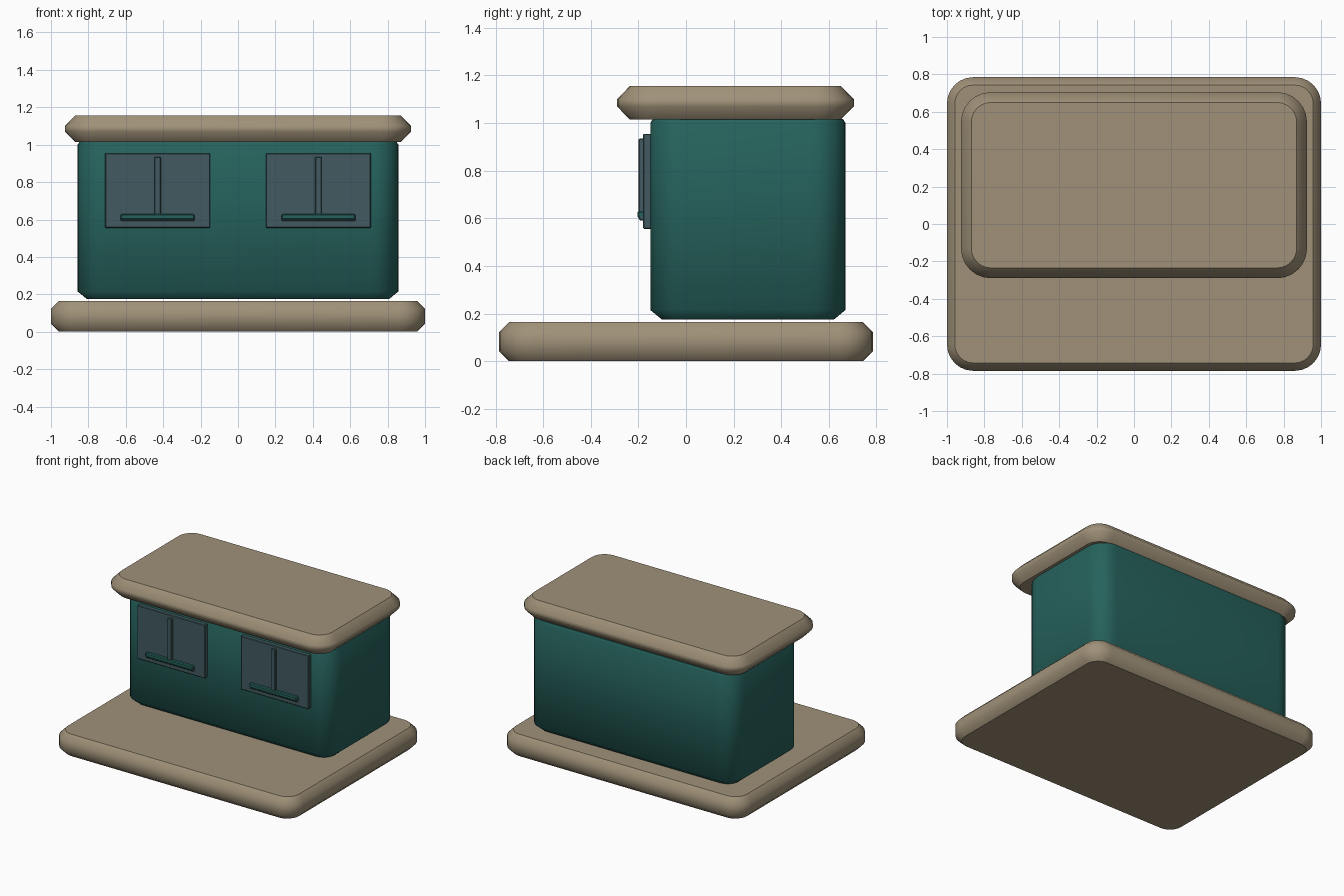
import bpy, bmesh
from math import sin, cos, pi

if "Cube" in bpy.data.objects:
    bpy.data.objects.remove(bpy.data.objects["Cube"], do_unlink=True)


def material(name, rgb):
    m = bpy.data.materials.new(name)
    m.use_nodes = True
    m.diffuse_color = (*rgb, 1)
    node = next(n for n in m.node_tree.nodes if n.type == "BSDF_PRINCIPLED")
    node.inputs["Base Color"].default_value = (*rgb, 1)
    return m


TAN = material("tan stone", (0.35, 0.285, 0.19))
GREEN = material("deep teal", (0.019, 0.122, 0.107))
SLATE = material("slate", (0.052, 0.102, 0.115))


def finish(bm, name, mat):
    bmesh.ops.recalc_face_normals(bm, faces=bm.faces)
    mesh = bpy.data.meshes.new(name)
    bm.to_mesh(mesh)
    bm.free()
    mesh.materials.append(mat)
    obj = bpy.data.objects.new(name, mesh)
    bpy.context.collection.objects.link(obj)
    return obj


def rounded_block(name, mat, x, y0, y1, radius, rings, steps=6):
    """Loft a rounded rectangle through (z, inset) rings; caps stay flat."""
    bm = bmesh.new()
    loops = []
    for z, inset in rings:
        r = radius - inset
        cx, yc, hy = x - radius, (y0 + y1) / 2, (y1 - y0) / 2 - radius
        loop = []
        for q, (sx, sy) in enumerate(((1, 1), (-1, 1), (-1, -1), (1, -1))):
            for i in range(steps + 1):
                a = (q + i / steps) * pi / 2
                loop.append(bm.verts.new((sx * cx + r * cos(a),
                                          yc + sy * hy + r * sin(a), z)))
        loops.append(loop)
    for low, high in zip(loops, loops[1:]):
        for i in range(len(low)):
            j = (i + 1) % len(low)
            bm.faces.new((low[i], low[j], high[j], high[i])).smooth = True
    for loop in (loops[0], loops[-1]):
        cap = bm.faces.new(loop)
        for e in cap.edges:
            e.smooth = False
    return finish(bm, name, mat)


def box(name, mat, x0, x1, y0, y1, z0, z1, bevel=0.004):
    bm = bmesh.new()
    bmesh.ops.create_cube(bm, size=1)
    for v in bm.verts:
        v.co = ((x0 + x1) / 2 + v.co.x * (x1 - x0),
                (y0 + y1) / 2 + v.co.y * (y1 - y0),
                (z0 + z1) / 2 + v.co.z * (z1 - z0))
    bmesh.ops.bevel(bm, geom=bm.edges[:], offset=bevel, segments=1, affect="EDGES")
    return finish(bm, name, mat)


# Base slab, building body and overhanging roof
rounded_block("base_slab", TAN, 1.0, -0.785, 0.785, 0.14,
              [(0, 0.042), (0.042, 0), (0.122, 0), (0.164, 0.042)])
rounded_block("body", GREEN, 0.857, -0.15, 0.67, 0.14,
              [(0.174, 0.05), (0.215, 0), (1.0, 0), (1.016, 0.01)])
rounded_block("roof", TAN, 0.925, -0.29, 0.705, 0.16,
              [(1.014, 0.055), (1.07, 0), (1.1, 0), (1.156, 0.055)])

# Two front windows, each with a pane, a mullion, a sill and a green rail
for side, cx in (("right", -0.43), ("left", 0.43)):
    box(side + "_window_pane", SLATE, cx - 0.281, cx + 0.281, -0.18, -0.14, 0.555, 0.955)
    box(side + "_window_mullion", SLATE, cx - 0.017, cx + 0.017, -0.199, -0.17, 0.595, 0.935)
    box(side + "_window_sill", SLATE, cx - 0.197, cx + 0.197, -0.197, -0.17, 0.591, 0.612)
    box(side + "_window_rail", GREEN, cx - 0.197, cx + 0.197, -0.204, -0.17, 0.6, 0.63, 0.006)
